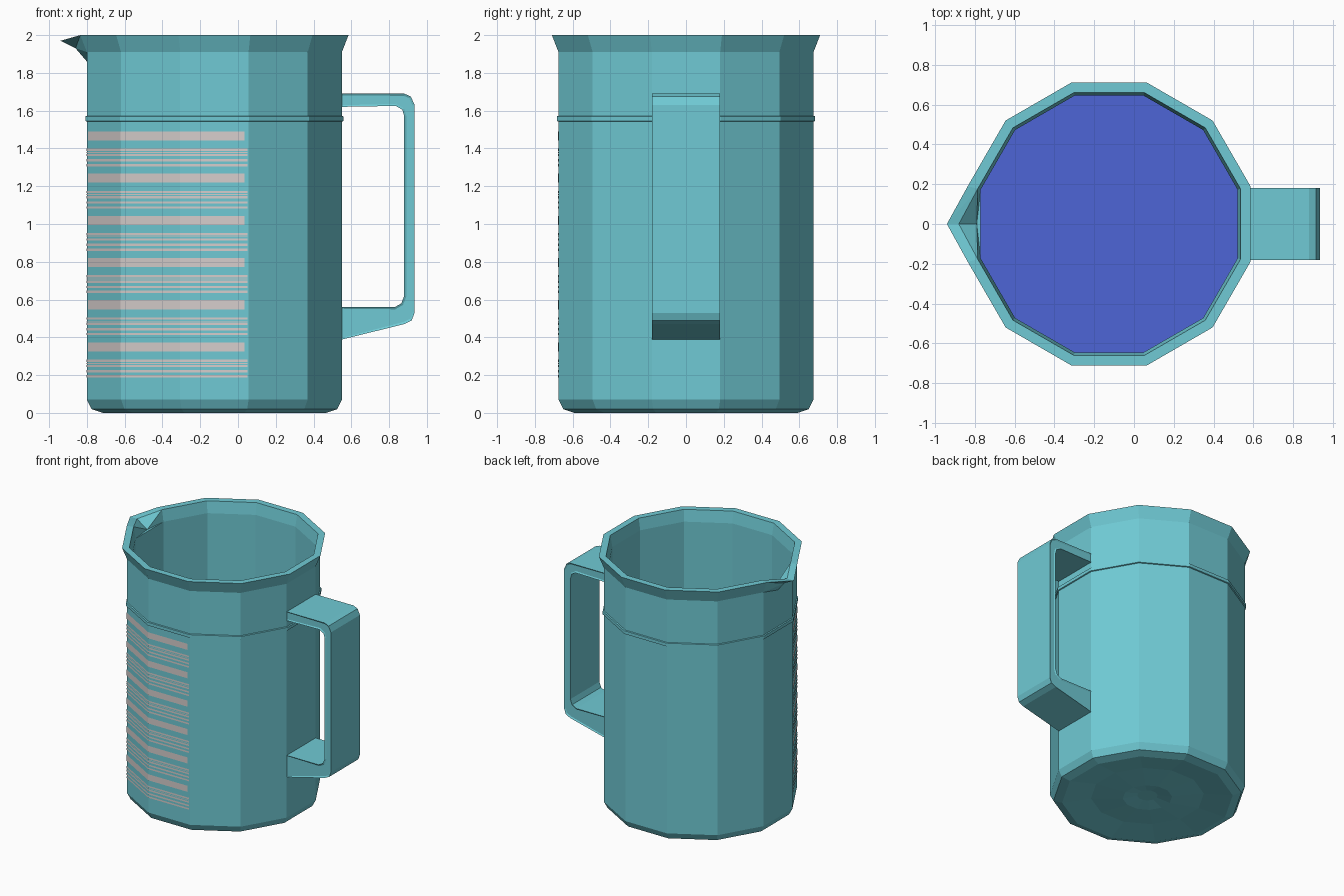
import bpy, bmesh, math
from mathutils import Vector

SIDES = 12
CX = -0.125                      # the vessel sits off-centre to make room for the handle
WALL = 0.675                     # distance from axis to a flat outer side

cube = bpy.data.objects.get("Cube")
if cube:
    bpy.data.objects.remove(cube, do_unlink=True)


def material(name, rgb):
    m = bpy.data.materials.new(name)
    m.use_nodes = True
    m.diffuse_color = (*rgb, 1)
    node = next(n for n in m.node_tree.nodes if n.type == 'BSDF_PRINCIPLED')
    node.inputs["Base Color"].default_value = (*rgb, 1)
    return m


TEAL = material("teal_plastic", (0.16, 0.59, 0.66))
BLUE = material("blue_liquid", (0.075, 0.13, 0.67))
GREY = material("pale_marking", (0.68, 0.62, 0.61))


def finish(name, bm, mat, recalc=True):
    if recalc:
        bmesh.ops.recalc_face_normals(bm, faces=bm.faces[:])
    mesh = bpy.data.meshes.new(name)
    bm.to_mesh(mesh)
    bm.free()
    mesh.materials.append(mat)
    obj = bpy.data.objects.new(name, mesh)
    bpy.context.collection.objects.link(obj)
    return obj


def corner(flat, k):
    """Corner k of the twelve-sided section whose flats are `flat` from the axis."""
    a = math.radians(15 + 30 * k)
    r = flat / math.cos(math.radians(15))
    return CX + r * math.cos(a), r * math.sin(a)


def ring(bm, flat, z):
    return [bm.verts.new((*corner(flat, k), z)) for k in range(SIDES)]


def bridge(bm, lower, upper, skip=None):
    for k in range(SIDES):
        if k != skip:
            n = (k + 1) % SIDES
            bm.faces.new((lower[k], lower[n], upper[n], upper[k]))


# Vessel: base relief, outer wall, flared rim, inner wall and floor in one skin
SPOUT = 5                        # side facing -x
profile = [(0.07, 0.03), (0.17, 0.012), (0.39, 0.025), (0.59, 0), (0.65, 0.02),
           (WALL, 0.07), (WALL, 1.91), (0.71, 2), (0.66, 2), (0.645, 1.91),
           (0.645, 0.07)]
bm = bmesh.new()
rings = [ring(bm, *p) for p in profile]
for i in range(len(rings) - 1):
    bridge(bm, rings[i], rings[i + 1], SPOUT if 5 <= i <= 8 else None)
bm.faces.new(rings[0])
bm.faces.new(rings[-1])

# Pouring spout fills the gap left in the rim
tip, mid, root, inner_tip, inner_root = [bm.verts.new((x, 0, z)) for x, z in (
    (-0.94, 1.97), (-0.86, 1.93), (CX - WALL, 1.86), (-0.88, 1.97), (-0.79, 1.91))]
base, wall, lip, inner_lip, inner = [(r[SPOUT], r[SPOUT + 1]) for r in rings[5:10]]
bm.faces.new((base[0], base[1], wall[1], root, wall[0]))
for s in (0, 1):
    for tri in ((lip[s], tip, mid), (lip[s], mid, wall[s]), (wall[s], mid, root),
                (lip[s], inner_lip[s], tip), (inner_lip[s], inner_tip, tip),
                (inner_lip[s], inner_root, inner_tip),
                (inner_lip[s], inner[s], inner_root)):
        bm.faces.new(tri)
bm.faces.new((inner[0], inner_root, inner[1]))
finish("vessel", bm, TEAL)

# Raised band around the wall
bm = bmesh.new()
loops = [ring(bm, *p) for p in ((0.67, 1.54), (0.683, 1.545), (0.683, 1.57), (0.67, 1.575))]
for i in range(4):
    bridge(bm, loops[i], loops[(i + 1) % 4])
finish("wall_band", bm, TEAL)

# Liquid surface
bm = bmesh.new()
bm.faces.new(ring(bm, 0.645, 0.65))
finish("liquid", bm, BLUE, recalc=False)

# Handle: C-shaped profile extruded across, with recessed side panels
outer = [(0.535, 1.69), (0.88, 1.69), (0.915, 1.675), (0.935, 1.63),
         (0.935, 0.53), (0.92, 0.49), (0.88, 0.47), (0.535, 0.385)]
hole = [(0.535, 0.56), (0.83, 0.56), (0.865, 0.58), (0.88, 0.62),
        (0.88, 1.57), (0.87, 1.605), (0.835, 1.625), (0.535, 1.62)]
bm = bmesh.new()
face = bm.faces.new([bm.verts.new((x, -0.18, z)) for x, z in outer + hole])
geo = bmesh.ops.extrude_face_region(bm, geom=[face], use_keep_orig=True)
bmesh.ops.translate(bm, vec=(0, 0.36, 0),
                    verts=[g for g in geo["geom"] if isinstance(g, bmesh.types.BMVert)])
bmesh.ops.recalc_face_normals(bm, faces=bm.faces[:])
sides = [f for f in bm.faces if len(f.verts) > 4]
bmesh.ops.inset_individual(bm, faces=sides, thickness=0.012, depth=-0.006)
finish("handle", bm, TEAL, recalc=False)

# Printed scale: thin plates wrapped round three sides of the wall
SKIN = WALL + 0.003


def stripe(bm, z, height, start, end):
    """Wrap a plate from x=start to x=end; the wall corners fall in between."""
    pts = [Vector(corner(SKIN, k)) for k in (6, 7, 8, 9)]
    pts[0] = pts[0].lerp(pts[1], start)
    pts[-1] = pts[-1].lerp(pts[-2], end)
    for a, b in zip(pts, pts[1:]):
        bm.faces.new([bm.verts.new((p.x, p.y, z + h * height / 2))
                      for p, h in ((a, -1), (b, -1), (b, 1), (a, 1))])


bm = bmesh.new()
for step in range(6):
    z = 1.466 - 0.2234 * step
    stripe(bm, z, 0.048, 0.05, 0.06)
    for drop in (0.073, 0.101, 0.129, 0.155):
        stripe(bm, z - drop, 0.012, 0, 0.02)
    stripe(bm, z - 0.087, 0.004, 0, 0.02)
finish("scale_markings", bm, GREY, recalc=False)
